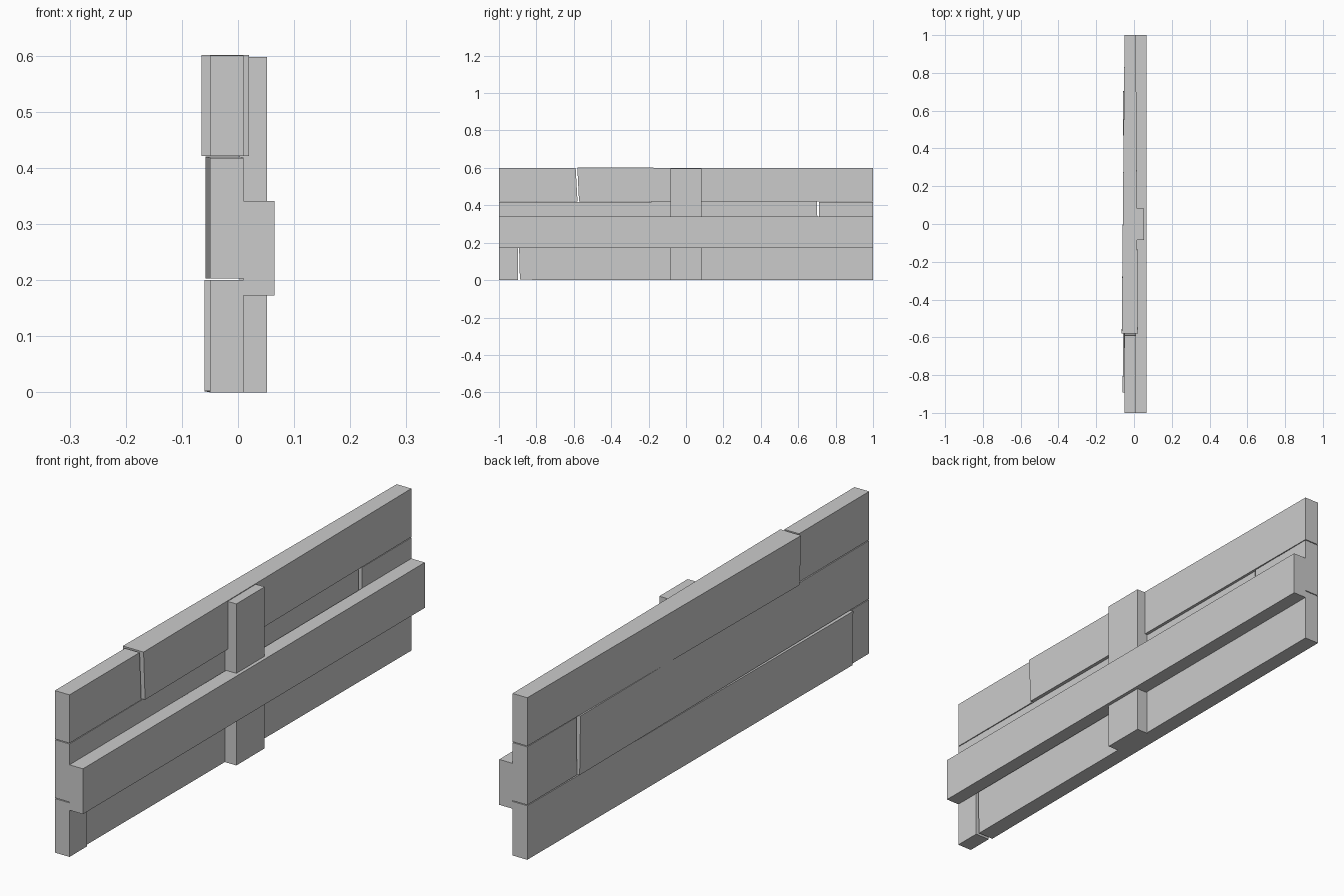
import bpy, bmesh

if "Cube" in bpy.data.objects:
    bpy.data.objects.remove(bpy.data.objects["Cube"])


def plank(name, start, end):
    """Board lofted between two ends; each end = (y_bottom, y_top, x0, x1, z0, z1)."""
    bm = bmesh.new()
    rings = []
    for yb, yt, x0, x1, z0, z1 in (start, end):
        rings.append([bm.verts.new(p) for p in
                      ((x0, yb, z0), (x1, yb, z0), (x1, yt, z1), (x0, yt, z1))])
    a, b = rings
    bm.faces.new(a)
    bm.faces.new(b[::-1])
    for i in range(4):
        j = (i + 1) % 4
        bm.faces.new((a[i], b[i], b[j], a[j]))
    bmesh.ops.recalc_face_normals(bm, faces=bm.faces)
    mesh = bpy.data.meshes.new(name)
    bm.to_mesh(mesh)
    bm.free()
    obj = bpy.data.objects.new(name, mesh)
    bpy.context.collection.objects.link(obj)
    return obj


def box(name, x0, x1, y0, y1, z0, z1):
    return plank(name, (y0, y0, x0, x1, z0, z1), (y1, y1, x0, x1, z0, z1))


B, F = -0.05, 0.01  # back and front of the boarding

# Bottom row: short end piece and long board lifting at the split
plank("bottom_short_plank", (-1, -1, B, F, 0, 0.2), (-0.897, -0.9, B, F, 0, 0.2))
plank("bottom_long_plank", (-0.888, -0.893, -0.06, 0.004, 0.002, 0.2),
      (1, 1, B, F, 0, 0.2))

# Middle row
plank("middle_long_plank", (-1, -1, B, F, 0.203, 0.418),
      (0.705, 0.7, -0.058, 0.003, 0.203, 0.42))
plank("middle_short_plank", (0.71, 0.712, B, F, 0.203, 0.418),
      (1, 1, B, F, 0.203, 0.418))

# Top row: long board flares at the split
plank("top_short_plank", (-1, -1, B, F, 0.421, 0.6), (-0.58, -0.59, B, F, 0.421, 0.6))
plank("top_long_plank", (-0.572, -0.581, -0.065, 0.02, 0.421, 0.601),
      (1, 1, B, F, 0.421, 0.6))

# Supports on the front face
box("horizontal_rail", F, 0.065, -1, 1, 0.173, 0.341)
box("vertical_post", 0.003, 0.052, -0.084, 0.082, 0, 0.598)
